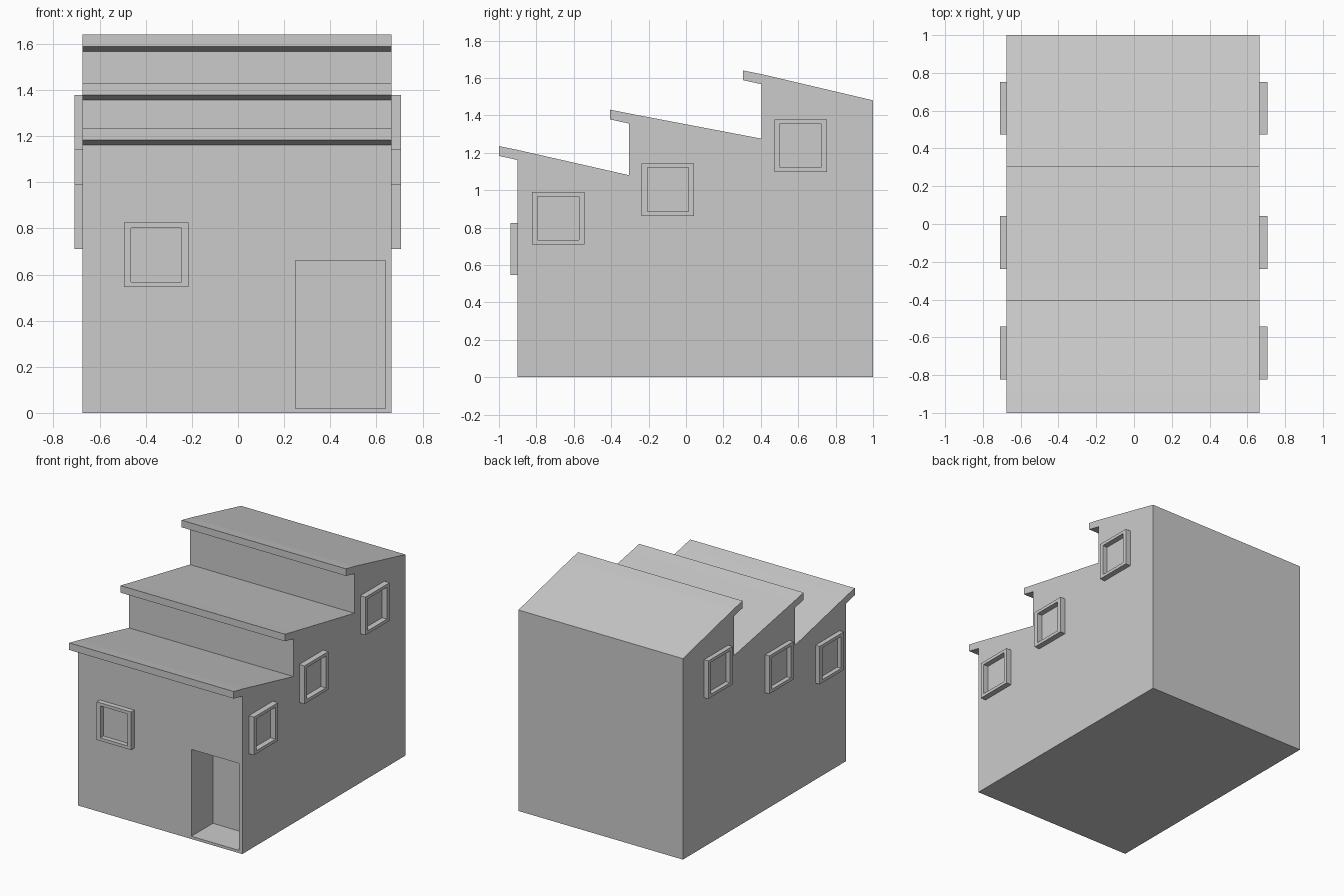
import bpy, bmesh
from mathutils import Matrix, Vector

cube = bpy.data.objects.get("Cube")
if cube:
    bpy.data.objects.remove(cube, do_unlink=True)

GREY = (0.6, 0.6, 0.6, 1)
plaster = bpy.data.materials.new("light_grey")
plaster.use_nodes = True
plaster.diffuse_color = GREY
plaster.node_tree.nodes["Principled BSDF"].inputs["Base Color"].default_value = GREY

LEFT, RIGHT, FRONT = 0.665, -0.675, -0.9


def finish(name, bm):
    bmesh.ops.recalc_face_normals(bm, faces=bm.faces)
    mesh = bpy.data.meshes.new(name)
    bm.to_mesh(mesh)
    bm.free()
    mesh.materials.append(plaster)
    obj = bpy.data.objects.new(name, mesh)
    bpy.context.collection.objects.link(obj)
    return obj


def box(name, low, high):
    low, high = Vector(low), Vector(high)
    bm = bmesh.new()
    bmesh.ops.create_cube(bm, size=1)
    bmesh.ops.scale(bm, vec=high - low, verts=bm.verts)
    bmesh.ops.translate(bm, vec=(low + high) / 2, verts=bm.verts)
    return finish(name, bm)


# Walls and sawtooth roof: one side profile extruded across the width
profile = [(FRONT, 0), (1, 0), (1, 1.48)]
for eave, top, valley in ((0.305, 1.64, 1.275), (-0.405, 1.43, 1.08), (-1, 1.235, None)):
    profile += [(eave + 0.1, top - 0.02), (eave, top), (eave, top - 0.052), (eave + 0.1, top - 0.074)]
    if valley:
        profile.append((eave + 0.1, valley))
bm = bmesh.new()
side = bm.faces.new([bm.verts.new((RIGHT, y, z)) for y, z in profile])
new = bmesh.ops.extrude_face_region(bm, geom=[side])["geom"]
bmesh.ops.translate(bm, vec=(LEFT - RIGHT, 0, 0),
                    verts=[v for v in new if isinstance(v, bmesh.types.BMVert)])
house = finish("house_body", bm)

# Doorway recess
cutter = box("doorway_cutter", (0.25, FRONT - 0.1, 0.02), (0.64, FRONT + 0.25, 0.66))
cutter.hide_render = True
cutter.hide_viewport = True
cut = house.modifiers.new("doorway", 'BOOLEAN')
cut.operation = 'DIFFERENCE'
cut.solver = 'EXACT'
cut.object = cutter


# Window: a square frame standing proud of the wall, open to the wall plane
def window(name, position, normal, depth):
    normal = Vector(normal)
    across = Vector((0, 0, 1)).cross(normal)
    turn = Matrix((across, (0, 0, 1), normal)).transposed().to_4x4()
    place = Matrix.Translation(position) @ turn
    bm = bmesh.new()

    def ring(w, h, d):
        return [bm.verts.new(place @ Vector((sx * w, sz * h, d)))
                for sx, sz in ((-1, -1), (1, -1), (1, 1), (-1, 1))]

    rings = [ring(0.14, 0.14, 0), ring(0.14, 0.14, depth),
             ring(0.11, 0.117, depth), ring(0.11, 0.117, 0)]
    for a, b in zip(rings, rings[1:] + rings[:1]):
        for i in range(4):
            j = (i + 1) % 4
            bm.faces.new((a[i], a[j], b[j], b[i]))
    finish(name, bm)
    # Pane outlined just in front of the wall
    pane = bmesh.new()
    pane.faces.new([pane.verts.new(place @ Vector((sx * 0.11, sz * 0.117, 0.002)))
                    for sx, sz in ((-1, -1), (1, -1), (1, 1), (-1, 1))])
    pane_obj = finish(name + "_pane", pane)
    if pane_obj.data.polygons[0].normal.dot(normal) < 0:
        pane_obj.data.flip_normals()


for part, y, z in (("front", -0.683, 0.85), ("middle", -0.097, 1.003), ("rear", 0.613, 1.238)):
    window("left_" + part + "_window", (LEFT, y, z), (1, 0, 0), 0.042)
    window("right_" + part + "_window", (RIGHT, y, z), (-1, 0, 0), 0.034)
window("front_wall_window", (-0.355, FRONT, 0.685), (0, -1, 0), 0.037)
